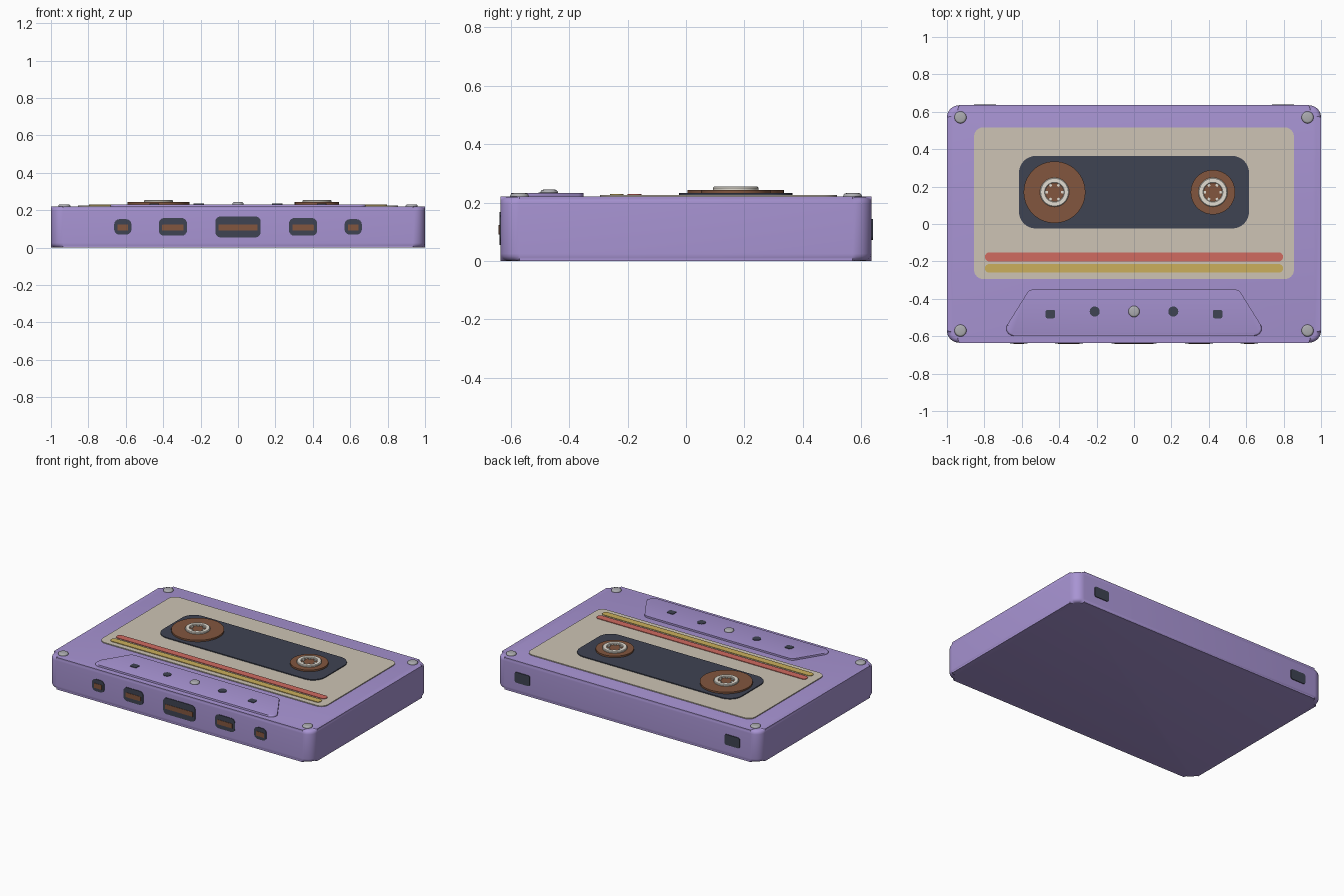
import bpy, bmesh, math
from mathutils import Matrix, Vector

if "Cube" in bpy.data.objects:
    bpy.data.objects.remove(bpy.data.objects["Cube"])


def mat(name, r, g, b):
    m = bpy.data.materials.new(name)
    lin = [((c / 255 + 0.055) / 1.055) ** 2.4 for c in (r, g, b)]
    m.diffuse_color = (*lin, 1)
    m.use_nodes = True
    m.node_tree.nodes["Principled BSDF"].inputs["Base Color"].default_value = m.diffuse_color
    return m


PURPLE = mat("purple plastic", 168, 148, 211)
CREAM = mat("cream label", 205, 196, 181)
DARK = mat("dark slate", 62, 67, 82)
BROWN = mat("brown tape", 130, 86, 62)
WHITE = mat("off white hub", 226, 221, 210)
RED = mat("red stripe", 208, 107, 96)
YELLOW = mat("yellow stripe", 203, 175, 92)
GREY = mat("grey metal", 172, 172, 176)

FRONT = Matrix.Rotation(math.pi / 2, 4, 'X')
BACK = Matrix.Rotation(math.pi, 4, 'Z') @ FRONT


def rounded(points, r, n=8):
    """Round the corners of a convex counter-clockwise polygon."""
    out = []
    for i, p in enumerate(points):
        p = Vector(p)
        a = (Vector(points[i - 1]) - p).normalized()
        b = (Vector(points[(i + 1) % len(points)]) - p).normalized()
        half = a.angle(b) / 2
        c = p + (a + b).normalized() * r / math.sin(half)
        t = r / math.tan(half)
        s, e = p + a * t - c, p + b * t - c
        a0 = math.atan2(s.y, s.x)
        sweep = (math.atan2(e.y, e.x) - a0) % (2 * math.pi)
        for k in range(n + 1):
            ang = a0 + sweep * k / n
            out.append((c.x + r * math.cos(ang), c.y + r * math.sin(ang)))
    return out


def rect(cx, cy, w, h, r):
    x, y = w / 2, h / 2
    return rounded([(cx - x, cy - y), (cx + x, cy - y),
                    (cx + x, cy + y), (cx - x, cy + y)], r)


def circle(cx, cy, r, n=40):
    return [(cx + r * math.cos(2 * math.pi * k / n),
             cy + r * math.sin(2 * math.pi * k / n)) for k in range(n)]


def finish(name, bm, material, matrix=None):
    bmesh.ops.remove_doubles(bm, verts=bm.verts, dist=1e-6)
    bmesh.ops.recalc_face_normals(bm, faces=bm.faces)
    me = bpy.data.meshes.new(name)
    if matrix:
        bm.transform(matrix)
    bm.to_mesh(me)
    bm.free()
    me.materials.append(material)
    ob = bpy.data.objects.new(name, me)
    bpy.context.collection.objects.link(ob)
    bpy.ops.object.select_all(action='DESELECT')
    ob.select_set(True)
    bpy.context.view_layer.objects.active = ob
    bpy.ops.object.shade_smooth_by_angle(angle=math.radians(35))
    return ob


def plate(name, outline, z0, z1, material, matrix=None, bevel=0, seg=1, both=False):
    """Extrude an outline from z0 to z1, optionally rounding its rim."""
    bm = bmesh.new()
    lo = [bm.verts.new((x, y, z0)) for x, y in outline]
    hi = [bm.verts.new((x, y, z1)) for x, y in outline]
    bottom = bm.faces.new(lo[::-1])
    top = bm.faces.new(hi)
    n = len(lo)
    for i in range(n):
        j = (i + 1) % n
        bm.faces.new((lo[i], lo[j], hi[j], hi[i]))
    if bevel:
        edges = list(top.edges) + (list(bottom.edges) if both else [])
        bmesh.ops.bevel(bm, geom=edges, offset=bevel, segments=seg,
                        profile=0.5, affect='EDGES')
    return finish(name, bm, material, matrix)


def lathe(name, profile, cx, cy, material, n=40):
    """Spin a radius/height profile round a vertical axis."""
    bm = bmesh.new()
    rings = [[bm.verts.new((cx + x * r, cy + y * r, z)) for x, y in circle(0, 0, 1, n)]
             for r, z in profile]
    for a, b in zip(rings, rings[1:] + rings[:1]):
        for i in range(n):
            j = (i + 1) % n
            bm.faces.new((a[i], a[j], b[j], b[i]))
    return finish(name, bm, material)


def screw(name, x, y, z0, z1, r):
    plate(name, circle(x, y, r, 28), z0 - 0.01, z1, GREY, bevel=0.01, seg=3)


# Shell
plate("shell", rect(0, 0, 2, 1.27, 0.065), 0, 0.22, PURPLE, bevel=0.025, seg=4, both=True)

# Label, window and stripes on the top face
plate("label", rect(0, 0.111, 1.71, 0.812, 0.05), 0.212, 0.226, CREAM)
plate("window", rect(0, 0.17, 1.23, 0.388, 0.09), 0.22, 0.232, DARK)
plate("red_stripe", rect(0, -0.176, 1.594, 0.048, 0.0235), 0.22, 0.23, RED)
plate("yellow_stripe", rect(0, -0.237, 1.594, 0.046, 0.0225), 0.22, 0.23, YELLOW)

# Tape reels with toothed hubs
for side, x, r in (("left", -0.425, 0.165), ("right", 0.422, 0.119)):
    y = 0.17
    plate(side + "_tape_reel", circle(x, y, r, 56), 0.225, 0.243, BROWN)
    lathe(side + "_hub", [(0.05, 0.238), (0.05, 0.251), (0.053, 0.254), (0.074, 0.254),
                          (0.078, 0.25), (0.078, 0.238)], x, y, WHITE)
    for k in range(6):
        turn = Matrix.Translation((x, y, 0)) @ Matrix.Rotation(k * math.pi / 3, 4, 'Z')
        plate(f"{side}_hub_tooth_{k + 1}", rect(0.045, 0, 0.018, 0.014, 0.002),
              0.24, 0.251, WHITE, turn)

# Raised trapezoid with its holes and centre screw
trapezoid = [(-0.715, -0.598), (0.715, -0.598), (0.56, -0.35), (-0.56, -0.35)]
plate("raised_panel", rounded(trapezoid, 0.04), 0.21, 0.232, PURPLE, bevel=0.01, seg=3)
for side, s in (("left", -1), ("right", 1)):
    plate(side + "_square_hole", rect(s * 0.447, -0.482, 0.05, 0.044, 0.008), 0.228, 0.235, DARK)
    plate(side + "_round_hole", circle(s * 0.21, -0.468, 0.027, 28), 0.228, 0.235, DARK)
screw("centre_screw", 0, -0.468, 0.232, 0.244, 0.03)

# Corner screws
for sx in (-1, 1):
    for sy in (-1, 1):
        name = ("back" if sy > 0 else "front") + ("_right" if sx > 0 else "_left") + "_screw"
        screw(name, sx * 0.928, sy * 0.57, 0.22, 0.232, 0.032)

# Front openings with the tape strip showing
openings = (("centre", 0, 0.242, 0.112, 0.21), ("left_inner", -0.348, 0.15, 0.094, 0.114),
            ("right_inner", 0.348, 0.15, 0.094, 0.114), ("left_outer", -0.616, 0.092, 0.082, 0.058),
            ("right_outer", 0.616, 0.092, 0.082, 0.058))
for name, x, w, h, strip in openings:
    plate(name + "_opening", rect(x, 0.111, w, h, 0.028), 0.625, 0.639, DARK, FRONT)
    plate(name + "_tape_strip", rect(x, 0.107, strip, 0.032, 0.002), 0.63, 0.641, BROWN, FRONT)

# Back notches
for side, x in (("right", -0.797), ("left", 0.797)):
    plate(side + "_back_notch", rect(x, 0.108, 0.116, 0.072, 0.015), 0.625, 0.64, DARK, BACK)
